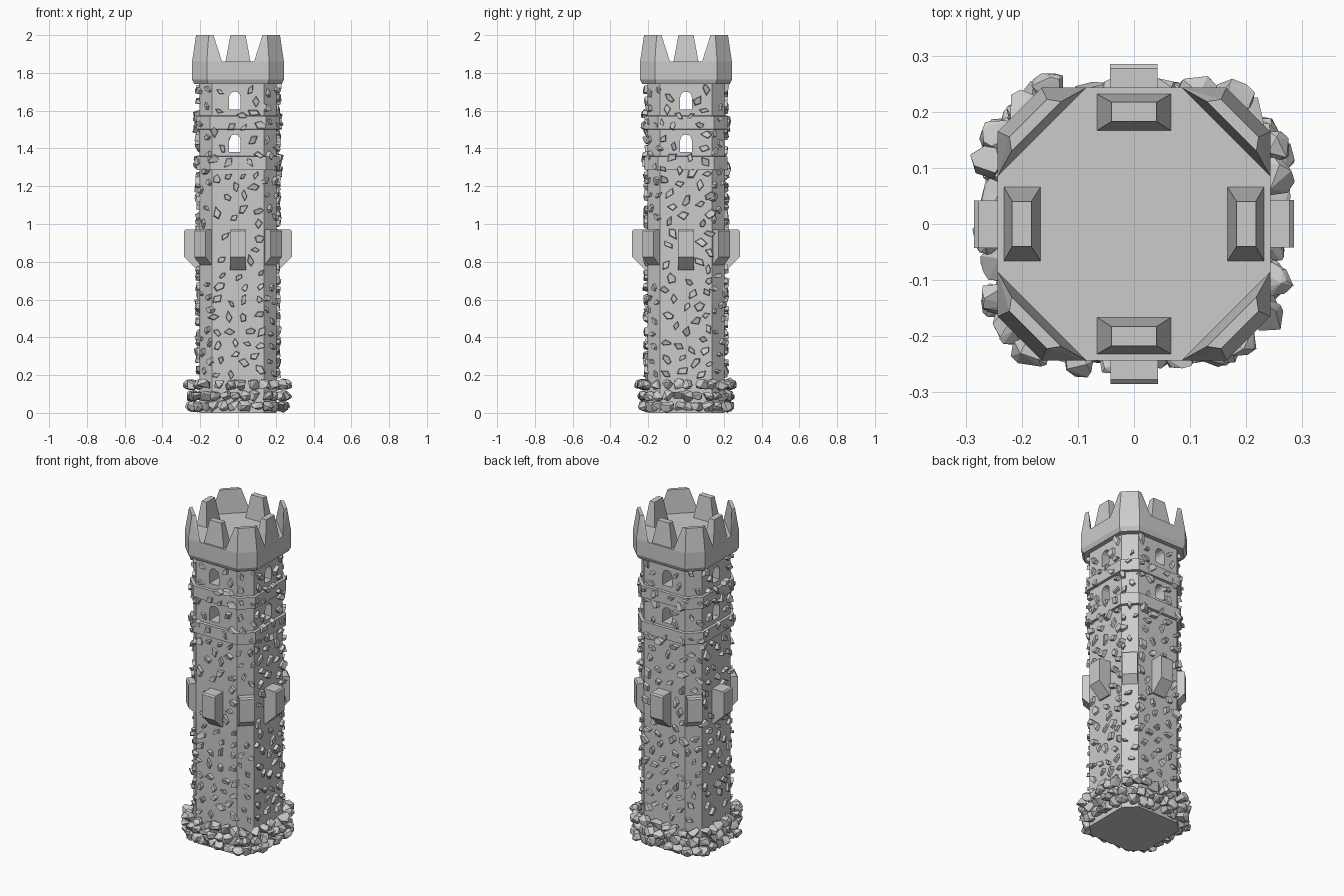
import bpy, bmesh, math, random
from mathutils import Vector, Matrix

if "Cube" in bpy.data.objects:
    bpy.data.objects.remove(bpy.data.objects["Cube"])

random.seed(7)


def finish(bm, name):
    bmesh.ops.recalc_face_normals(bm, faces=bm.faces[:])
    me = bpy.data.meshes.new(name)
    bm.to_mesh(me)
    bm.free()
    ob = bpy.data.objects.new(name, me)
    bpy.context.collection.objects.link(ob)
    return ob


def octagon(a, b):
    return [(b, -a), (a, -b), (a, b), (b, a), (-b, a), (-a, b), (-a, -b), (-b, -a)]


def loft(name, rows):
    """Stack of chamfered squares: (height, half width, half flat)."""
    bm = bmesh.new()
    rings = [[bm.verts.new((x, y, z)) for x, y in octagon(a, b)] for z, a, b in rows]
    for lo, hi in zip(rings, rings[1:]):
        for i in range(8):
            j = (i + 1) % 8
            bm.faces.new((lo[i], lo[j], hi[j], hi[i]))
    bm.faces.new(rings[0][::-1])
    bm.faces.new(rings[-1])
    return finish(bm, name)


def add_hull(bm, pts):
    tmp = bmesh.new()
    for p in pts:
        tmp.verts.new(p)
    res = bmesh.ops.convex_hull(tmp, input=tmp.verts[:])
    junk = [v for v in res["geom_interior"] if isinstance(v, bmesh.types.BMVert)]
    if junk:
        bmesh.ops.delete(tmp, geom=junk, context='VERTS')
    bmesh.ops.dissolve_limit(tmp, angle_limit=0.02, verts=tmp.verts[:], edges=tmp.edges[:])
    me = bpy.data.meshes.new("tmp")
    tmp.to_mesh(me)
    tmp.free()
    bm.from_mesh(me)
    bpy.data.meshes.remove(me)


def turn(k):
    return Matrix.Rotation(k * math.pi / 4, 4, 'Z')


# Tower shaft with two raised bands
A, B, BA, BB = 0.205, 0.138, 0.22, 0.148
shaft = loft("tower_shaft", [(0, A, B), (1.285, A, B), (1.287, BA, BB), (1.357, BA, BB),
                             (1.359, A, B), (1.5, A, B), (1.502, BA, BB), (1.572, BA, BB),
                             (1.574, A, B), (1.745, A, B)])

# Arched window openings cut through both axes
for z0 in (1.38, 1.607):
    for k, off in ((0, -0.017), (2, 0.0)):
        w, h = 0.031, 0.063
        outline = [(-w, 0), (w, 0)] + [(w * math.cos(t * math.pi / 6), h + w * math.sin(t * math.pi / 6))
                                       for t in range(7)]
        bm = bmesh.new()
        pts = [bm.verts.new(turn(k) @ Vector((x + off, -0.4, z + z0))) for x, z in outline]
        face = bm.faces.new(pts)
        ext = bmesh.ops.extrude_face_region(bm, geom=[face])
        bmesh.ops.translate(bm, vec=turn(k).to_3x3() @ Vector((0, 0.8, 0)),
                            verts=[v for v in ext["geom"] if isinstance(v, bmesh.types.BMVert)])
        cutter = finish(bm, "window_cutter")
        cutter.hide_render = True
        mod = shaft.modifiers.new("window", 'BOOLEAN')
        mod.operation, mod.object, mod.solver = 'DIFFERENCE', cutter, 'EXACT'
        bpy.context.view_layer.objects.active = shaft
        bpy.ops.object.modifier_apply(modifier=mod.name)
        bpy.data.objects.remove(cutter)

# Crown block
loft("crown", [(1.74, 0.232, 0.157), (1.765, 0.243, 0.165), (1.86, 0.243, 0.165)])

# Battlements: tapered blocks on the sides, wrapped wedges on the corners
bm = bmesh.new()
corner_low = [(0.085, 0.243), (0.165, 0.243), (0.243, 0.165), (0.243, 0.085)]
corner_top = [(0.13, 0.218), (0.155, 0.222), (0.222, 0.155), (0.218, 0.13)]
for k in range(0, 8, 2):
    side = [(x, y, 1.85) for x in (-0.068, 0.068) for y in (-0.233, -0.165)]
    side += [(x, y, 2.0) for x in (-0.04, 0.04) for y in (-0.217, -0.183)]
    corner = [(x, y, 1.86) for x, y in corner_low] + [(x, y, 2.0) for x, y in corner_top]
    for block in (side, corner):
        add_hull(bm, [turn(k) @ Vector(p) for p in block])
finish(bm, "battlements")

# Eight brackets with sloped undersides
bm = bmesh.new()
profile = [(0.19, 0.97), (0.277, 0.97), (0.285, 0.962), (0.285, 0.825), (0.215, 0.757), (0.19, 0.757)]
for k in range(8):
    add_hull(bm, [turn(k) @ Vector((x, -r, z)) for x in (-0.042, 0.043) for r, z in profile])
finish(bm, "brackets")

# Angular stones scattered over the eight wall faces
bm = bmesh.new()
for k in range(8):
    flat = k % 2 == 0
    dist = A if flat else (A + B) / math.sqrt(2)
    half = B if flat else (A - B) / math.sqrt(2)
    placed = []
    for _ in range(900 if flat else 160):
        x, z = random.uniform(-half, half) * 0.93, random.uniform(0.2, 1.72)
        if abs(x) < 0.062 and 0.73 < z < 1.0:
            continue
        if flat and abs(x) < 0.06 and (1.35 < z < 1.5 or 1.58 < z < 1.73):
            continue
        if any(math.hypot(x - u, z - v) < 0.06 for u, v in placed):
            continue
        placed.append((x, z))
        r = random.uniform(0.024, 0.04) if flat else random.uniform(0.02, 0.032)
        band = 1.27 < z < 1.37 or 1.49 < z < 1.59
        base = dist + (0.01 if band else 0)
        tilt, squash = random.uniform(0, math.pi), random.uniform(0.5, 0.75)
        n = random.choice((4, 4, 5))
        gx, gz = random.uniform(-0.25, 0.25), random.uniform(-0.25, 0.25)
        height = random.uniform(0.012, 0.02)
        pts = []
        for i in range(n):
            t = (i + random.uniform(-0.25, 0.25)) * 2 * math.pi / n
            u, v = r * math.cos(t), r * squash * math.sin(t)
            px, pz = u * math.cos(tilt) - v * math.sin(tilt), u * math.sin(tilt) + v * math.cos(tilt)
            pts.append((x + px, -base + 0.01, z + pz))
            pts.append((x + px * 0.75, -base - max(0.003, height + gx * px + gz * pz), z + pz * 0.75))
        add_hull(bm, [turn(k) @ Vector(p) for p in pts])
finish(bm, "wall_stones")

# Three rows of rough boulders around the foot
bm = bmesh.new()
for z, a, b, count, size in ((0.035, 0.225, 0.15, 30, 0.036), (0.09, 0.228, 0.15, 30, 0.035),
                             (0.15, 0.238, 0.16, 28, 0.036)):
    loop = [Vector((x * 1.06, y * 0.97, 0)) for x, y in octagon(a, b)]
    edges = [(loop[i], loop[(i + 1) % 8]) for i in range(8)]
    total = sum((q - p).length for p, q in edges)
    shift = random.random()
    for i in range(count):
        d = ((i + shift + random.uniform(-0.2, 0.2)) / count % 1) * total
        for p, q in edges:
            if d <= (q - p).length:
                break
            d -= (q - p).length
        c = p + (q - p).normalized() * d
        c *= random.uniform(0.96, 1.03)
        s = [size * random.uniform(0.85, 1.2) for _ in range(2)] + [size * random.uniform(0.75, 0.98)]
        pts = []
        for _ in range(16):
            v = Vector([random.uniform(-1, 1) for _ in range(3)])
            v = v / max(0.3, v.length) * random.uniform(0.95, 1.1)
            pts.append((c.x + v.x * s[0], c.y + v.y * s[1], max(0, z + v.z * s[2])))
        add_hull(bm, pts)
finish(bm, "foundation_boulders")
